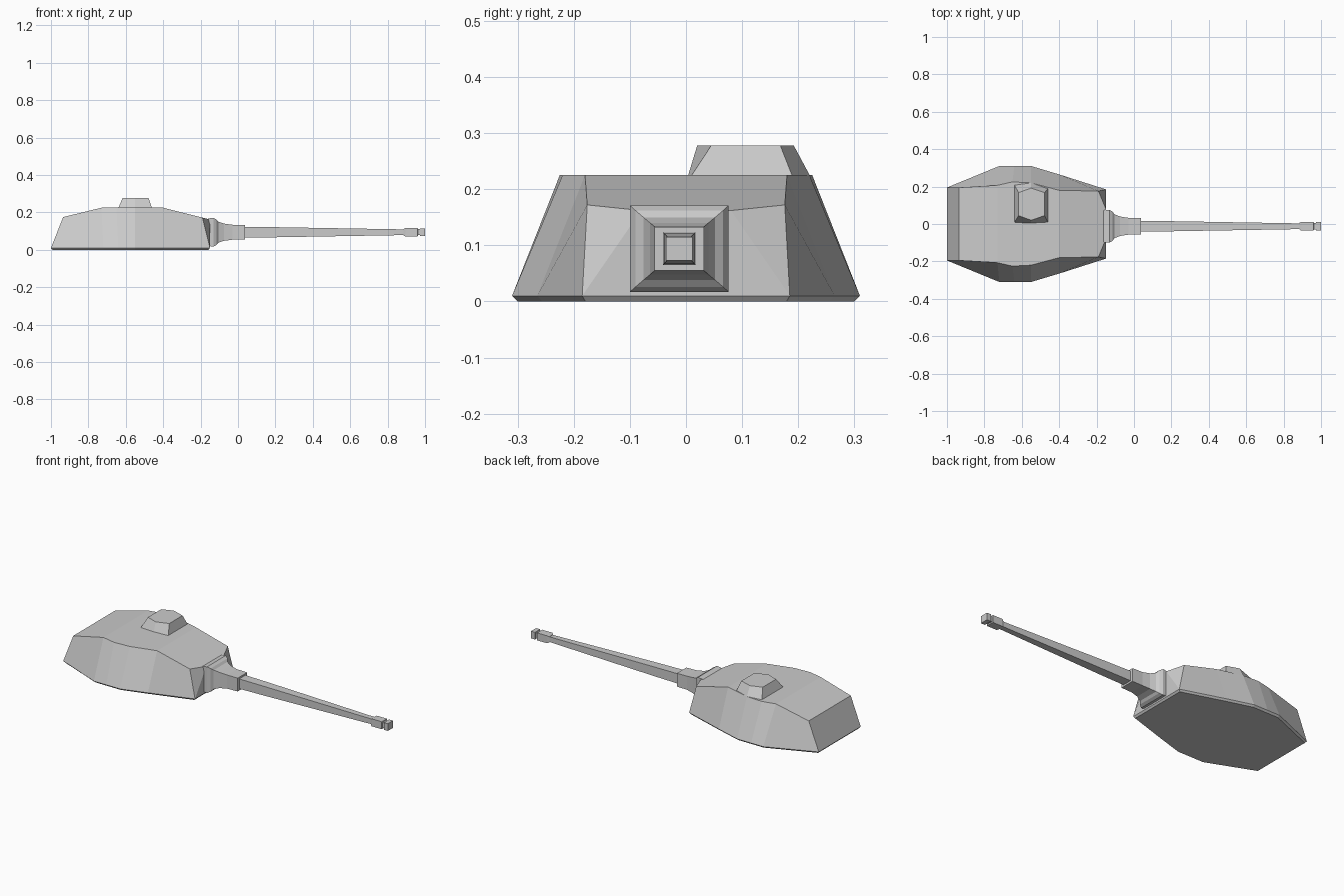
import bpy
import bmesh

if "Cube" in bpy.data.objects:
    bpy.data.objects.remove(bpy.data.objects["Cube"])


def make_object(name, bm):
    bmesh.ops.recalc_face_normals(bm, faces=bm.faces)
    mesh = bpy.data.meshes.new(name)
    bm.to_mesh(mesh)
    bm.free()
    obj = bpy.data.objects.new(name, mesh)
    bpy.context.collection.objects.link(obj)
    return obj


def bridge(bm, a, b):
    n = len(a)
    for i in range(n):
        bm.faces.new((a[i], a[(i + 1) % n], b[(i + 1) % n], b[i]))


def square_loft(name, sections, y=-0.012, z=0.094):
    """Square sections (x, half width, half height) joined along x."""
    bm = bmesh.new()
    rings = [[bm.verts.new((x, y + sy * w, z + sz * h))
              for sy, sz in ((-1, -1), (1, -1), (1, 1), (-1, 1))]
             for x, w, h in sections]
    for a, b in zip(rings, rings[1:]):
        bridge(bm, a, b)
    bm.faces.new(rings[0])
    bm.faces.new(rings[-1])
    return make_object(name, bm)


# Turret shell: matching stations along the skirt and the roof edge
skirt = [(-1, .195), (-.72, .31), (-.64, .31), (-.55, .31), (-.4, .265), (-.15, .185)]
roof = [(-.935, .195, .175), (-.73, .207, .225), (-.65, .225, .225),
        (-.55, .22, .225), (-.40, .18, .225), (-.19, .176, .172)]
bm = bmesh.new()
sides = {}
for s in (1, -1):
    sides[s] = (
        [bm.verts.new((-.575 + (x + .575) * .98, s * y * .968, 0)) for x, y in skirt],
        [bm.verts.new((x, s * y, .01)) for x, y in skirt],
        [bm.verts.new((x, s * y, z)) for x, y, z in roof],
        bm.verts.new((-.15, s * .08, .162)))
    base, low, up, nose = sides[s]
    for i in range(5):
        bm.faces.new((base[i], base[i + 1], low[i + 1], low[i]))
        bm.faces.new((low[i], low[i + 1], up[i + 1], up[i]))
    bm.faces.new((low[5], nose, up[5]))
(b1, l1, u1, n1), (b2, l2, u2, n2) = sides[1], sides[-1]
for i in range(4):
    bm.faces.new((u1[i], u1[i + 1], u2[i + 1], u2[i]))
bm.faces.new((u1[4], u1[5], n1, n2, u2[5], u2[4]))
bm.faces.new((l1[5], n1, n2, l2[5]))
for i in (0, 5):
    bm.faces.new((b1[i], l1[i], l2[i], b2[i]))
bm.faces.new((l1[0], u1[0], u2[0], l2[0]))
bm.faces.new(b1 + b2[::-1])
make_object("turret_shell", bm)

# Commander hatch: tapered six-sided block
bm = bmesh.new()
foot = [(-.64, .008), (-.55, .003), (-.46, .008), (-.46, .19), (-.55, .222), (-.64, .21)]
crown = [(-.617, .045), (-.55, .02), (-.478, .045), (-.478, .168), (-.55, .192), (-.617, .168)]
a = [bm.verts.new((x, y, .222)) for x, y in foot]
b = [bm.verts.new((x, y, .278)) for x, y in crown]
bridge(bm, a, b)
bm.faces.new(a)
bm.faces.new(b)
make_object("commander_hatch", bm)

# Gun mantlet with stepped collar
square_loft("gun_mantlet", [
    (-.19, .07, .06), (-.155, .088, .074), (-.132, .088, .077), (-.115, .078, .068),
    (-.105, .064, .056), (-.075, .052, .046), (-.03, .045, .040), (.037, .044, .039)])

# Barrel
square_loft("gun_barrel", [(.03, .029, .029), (.2, .027, .027), (.9, .015, .015)])

# Muzzle brake with a groove
square_loft("muzzle_brake", [
    (.885, .018, .017), (.895, .024, .022), (.96, .024, .022), (.962, .018, .016),
    (.972, .018, .016), (.974, .024, .021), (1.0, .024, .021)])
